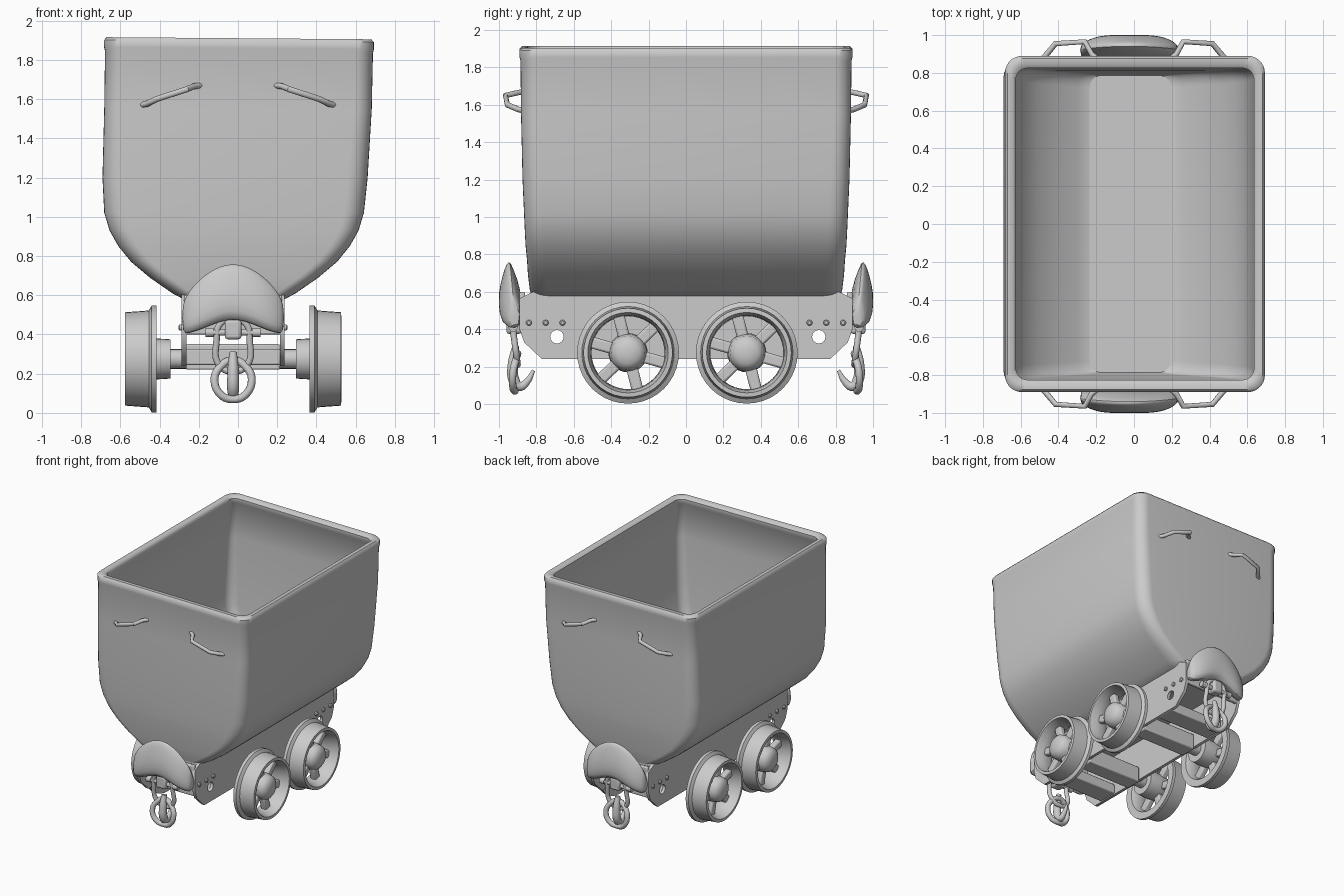
import bpy, bmesh
from math import sin, cos, pi, radians
from mathutils import Matrix, Vector

if "Cube" in bpy.data.objects:
    bpy.data.objects.remove(bpy.data.objects["Cube"])

CX = -0.025  # undercarriage sits slightly left of the tub


def finish(name, bm, angle=40, bevel=0):
    bmesh.ops.recalc_face_normals(bm, faces=bm.faces)
    me = bpy.data.meshes.new(name)
    bm.to_mesh(me)
    bm.free()
    ob = bpy.data.objects.new(name, me)
    bpy.context.collection.objects.link(ob)
    if bevel:
        m = ob.modifiers.new("bevel", 'BEVEL')
        m.width, m.segments = bevel, 2
    select(ob)
    bpy.ops.object.shade_smooth_by_angle(angle=radians(angle))
    return ob


def select(ob):
    bpy.ops.object.select_all(action='DESELECT')
    ob.select_set(True)
    bpy.context.view_layer.objects.active = ob


def loft(bm, rings, cap=False, closed=False):
    vr = [[bm.verts.new(p) for p in r] for r in rings]
    n = len(vr[0])
    pairs = list(zip(vr, vr[1:])) + ([(vr[-1], vr[0])] if closed else [])
    for a, b in pairs:
        for i in range(n):
            bm.faces.new((a[i], a[(i + 1) % n], b[(i + 1) % n], b[i]))
    if cap:
        bm.faces.new(vr[0])
        bm.faces.new(vr[-1])


def lathe_x(bm, prof, centre, sx=1, n=40, closed=False):
    # revolve (offset, radius) pairs around an x-directed axis
    rings = [[(centre[0] + sx * x, centre[1] + r * cos(2 * pi * i / n),
               centre[2] + r * sin(2 * pi * i / n)) for i in range(n)] for x, r in prof]
    loft(bm, rings, not closed, closed)


def box(name, c, size, bevel=0.008):
    bm = bmesh.new()
    bmesh.ops.create_cube(bm, size=1, matrix=Matrix.Translation(c) @ Matrix.Diagonal((*size, 1)))
    return finish(name, bm, 30, bevel)


def tube(name, pts, r, cyclic=False, smooth=True, radii=None):
    cu = bpy.data.curves.new(name, 'CURVE')
    cu.dimensions = '3D'
    cu.bevel_depth, cu.bevel_resolution, cu.use_fill_caps = r, 3, True
    sp = cu.splines.new('BEZIER' if smooth else 'POLY')
    P = sp.bezier_points if smooth else sp.points
    P.add(len(pts) - 1)
    for i, (p, q) in enumerate(zip(P, pts)):
        if smooth:
            p.co = q
            p.handle_left_type = p.handle_right_type = 'AUTO'
        else:
            p.co = (*q, 1)
        p.radius = radii[i] if radii else 1
    sp.use_cyclic_u = cyclic
    sp.resolution_u = 6
    ob = bpy.data.objects.new(name, cu)
    bpy.context.collection.objects.link(ob)
    select(ob)
    bpy.ops.object.convert(target='MESH')
    bpy.ops.object.shade_smooth_by_angle(angle=radians(50))
    return ob


# Tub: rounded-rectangle sections lofted up the outside, over the rim and down the inside
def rrect(z, cx, hx, hy, r):
    pts = []
    for k, (sx, sy) in enumerate(((1, 1), (-1, 1), (-1, -1), (1, -1))):
        for i in range(8):
            a = (k + i / 7) * pi / 2
            x = cx + sx * (hx - r) + r * cos(a)
            pts.append((x, sy * (hy - r) + r * sin(a), z - (0.008 * x if z > 1.8 else 0)))
    return pts


outer = [(0.57, -.02, .24, .825, .09), (0.61, -.02, .315, .835, .1), (0.69, -.02, .43, .845, .1),
         (0.77, -.02, .525, .85, .1), (0.85, -.02, .59, .858, .1), (0.93, -.02, .635, .862, .1),
         (1.02, -.02, .662, .866, .1), (1.2, -.015, .676, .874, .1), (1.55, 0, .682, .882, .09),
         (1.84, .005, .683, .885, .09)]
rim = [(1.86, .005, .688, .89, .09), (1.895, .005, .688, .89, .09), (1.91, .005, .675, .877, .085),
       (1.91, .005, .645, .845, .07), (1.895, .005, .63, .825, .06), (1.86, .005, .63, .825, .06),
       (1.84, .005, .642, .84, .06)]
inner = [(z + .025, cx, hx - .035, hy - .04, r - .03) for z, cx, hx, hy, r in outer[-2::-1]]
bm = bmesh.new()
loft(bm, [rrect(*s) for s in outer + rim + inner], cap=True)
finish("tub", bm, 45)

# Grab handles on both ends
for s, end in ((-1, "front"), (1, "back")):
    for m, side in ((-1, "left"), (1, "right")):
        tube(f"{end}_{side}_handle",
             [(m * x, s * y, z) for x, y, z in ((.49, .87, 1.57), (.465, .895, 1.575), (.415, .955, 1.6),
                                                (.26, .965, 1.65), (.225, .9, 1.665), (.19, .87, 1.67))],
             .015, smooth=False)


# Frame side plates with holes
def plate(name, x):
    cu = bpy.data.curves.new(name, 'CURVE')
    cu.dimensions, cu.fill_mode, cu.extrude = '2D', 'BOTH', .012
    half = [(.77, .24), (.865, .33), (.89, .4), (.89, .565), (.8, .61)]
    loops = [half + [(-y, z) for y, z in half[::-1]]]
    for c in (-.69, .71):
        loops.append([(c + .036 * cos(i * pi / 8), .36 + .036 * sin(i * pi / 8)) for i in range(16)])
    for pts in loops:
        sp = cu.splines.new('POLY')
        sp.points.add(len(pts) - 1)
        for p, q in zip(sp.points, pts):
            p.co = (*q, 0, 1)
        sp.use_cyclic_u = True
    ob = bpy.data.objects.new(name, cu)
    bpy.context.collection.objects.link(ob)
    ob.location.x = x
    ob.rotation_euler = (pi / 2, 0, pi / 2)
    select(ob)
    bpy.ops.object.convert(target='MESH')


for m, side in ((-1, "left"), (1, "right")):
    plate(f"{side}_frame_plate", CX + m * .25)
    bm = bmesh.new()
    for y in (-.84, -.75, -.66, .66, .75, .84):
        lathe_x(bm, [(.25, .016), (.272, .016), (.278, .009)], (CX, y, .435), m, 10)
    finish(f"{side}_frame_rivets", bm)

# Frame cross members
box("frame_floor", (CX, 0, .585), (.5, 1.66, .03))
for s, end in ((-1, "front"), (1, "back")):
    box(f"{end}_headstock", (CX, s * .875, .5), (.5, .03, .2))
    box(f"{end}_cross_plate", (CX, s * .62, .285), (.48, .16, .08))
    box(f"{end}_axle_bearer", (CX, s * .32, .285), (.48, .13, .13))

# Wheels, hubs and axles
RIM = [(.39, .272), (.415, .272), (.43, .247), (.55, .238), (.552, .215), (.5, .2), (.43, .195), (.39, .215)]
HUB = [(.32, .05), (.32, .1), (.4, .105), (.47, .1), (.52, .09), (.543, .06), (.55, .02)]
for y, end in ((-.31, "front"), (.325, "back")):
    bm = bmesh.new()
    lathe_x(bm, [(-.4, .05), (.4, .05)], (CX, y, .275), n=20)
    finish(f"{end}_axle", bm)
    for m, side in ((-1, "left"), (1, "right")):
        c = (CX, y, .275)
        bm = bmesh.new()
        lathe_x(bm, RIM, c, m, closed=True)
        finish(f"{end}_{side}_wheel_rim", bm, 35)
        bm = bmesh.new()
        lathe_x(bm, HUB, c, m, 28)
        finish(f"{end}_{side}_hub", bm, 50)
        bm = bmesh.new()
        for k in range(6):
            bmesh.ops.create_cube(bm, size=1, matrix=Matrix.Translation((c[0] + m * .455, y, c[2]))
                                  @ Matrix.Rotation(k * pi / 3 + .25, 4, 'X')
                                  @ Matrix.Translation((0, 0, .145)) @ Matrix.Diagonal((.05, .062, .14, 1)))
        finish(f"{end}_{side}_spokes", bm, 30, .012)

# Horn-shaped buffers: yz sections swept across x
for s, end in ((-1, "front"), (1, "back")):
    rings = []
    for i in range(15):
        u = -1 + i / 7
        c = max(cos(u * pi / 2), 0) ** .75
        f = 1 - .5 * u ** 4
        zt, zb = .56 + .205 * c, .40 + .07 * max(cos(u * pi / 2), 0) ** 2
        h = zt - zb
        sec = [(.88, zb), (.88, zb + .5 * h), (.9 + .025 * c, zt - .04), (.925 + .015 * c, zt),
               (.935 + .025 * c, zt - .01), (.9 + .08 * f, zb + .75 * h),
               (.89 + .112 * f, zb + .45 * h), (.89 + .112 * f, zb + .04), (.89 + .09 * f, zb)]
        rings.append([(CX + u * .262, s * y, z) for y, z in sec])
    bm = bmesh.new()
    loft(bm, rings, cap=True)
    ob = finish(f"{end}_buffer", bm, 60)
    ob.modifiers.new("round", 'SUBSURF').levels = 1

    # Coupling: bracket, pin, long link, ring and hook
    box(f"{end}_coupling_bracket", (CX, s * .92, .425), (.085, .08, .1), .015)
    bm = bmesh.new()
    lathe_x(bm, [(-.14, .024), (-.1, .024), (-.1, .017), (.1, .017), (.1, .024), (.14, .024)],
            (CX, s * .925, .41), n=14)
    finish(f"{end}_coupling_pin", bm)
    tube(f"{end}_long_link", [(CX + x, s * y, z) for x, y, z in (
        (-.06, .93, .46), (-.085, .92, .36), (-.075, .905, .25), (0, .9, .21),
        (.075, .905, .25), (.085, .92, .36), (.06, .93, .46), (0, .93, .47))], .017, True)
    tube(f"{end}_ring_link", [(CX + x, s * y, z) for x, y, z in (
        (0, .9, .27), (-.065, .91, .235), (-.095, .925, .17), (-.06, .925, .09), (0, .915, .07),
        (.06, .925, .09), (.095, .925, .17), (.065, .91, .235))], .02, True)
    tube(f"{end}_hook", [(CX, s * y, z) for y, z in (
        (.91, .31), (.925, .22), (.92, .13), (.89, .095), (.85, .12), (.815, .18))],
        .024, radii=[.8, 1.2, 1.3, 1.1, .8, .4])
